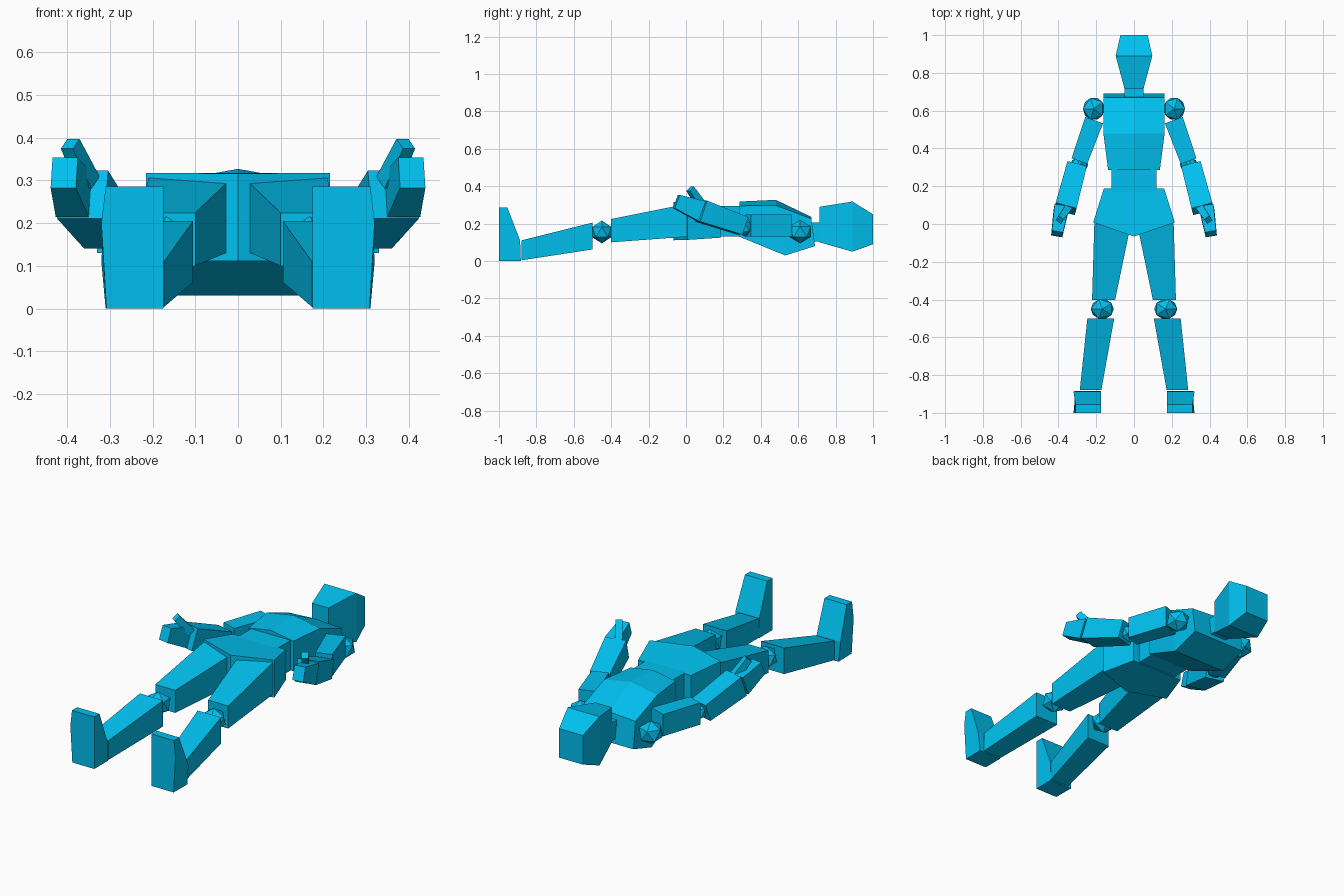
import bpy, bmesh
from mathutils import Vector

if "Cube" in bpy.data.objects:
    bpy.data.objects.remove(bpy.data.objects["Cube"])

mat = bpy.data.materials.new("cyan")
mat.diffuse_color = (0.0, 0.53, 0.87, 1)
mat.use_nodes = True
mat.node_tree.nodes["Principled BSDF"].inputs["Base Color"].default_value = mat.diffuse_color


def finish(name, bm):
    bmesh.ops.recalc_face_normals(bm, faces=bm.faces)
    me = bpy.data.meshes.new(name)
    bm.to_mesh(me)
    bm.free()
    me.materials.append(mat)
    bpy.context.collection.objects.link(bpy.data.objects.new(name, me))


def loft(name, rings, side=1):
    """Skin closed rings of points, capping both ends; side=-1 mirrors in x."""
    bm = bmesh.new()
    vs = [[bm.verts.new((x * side, y, z)) for x, y, z in r] for r in rings]
    n = len(rings[0])
    for a, b in zip(vs, vs[1:]):
        for i in range(n):
            j = (i + 1) % n
            bm.faces.new((a[i], a[j], b[j], b[i]))
    bm.faces.new(vs[0])
    bm.faces.new(vs[-1])
    finish(name, bm)


def rect(y, x0, x1, z0, z1):
    return [(x0, y, z0), (x1, y, z0), (x1, y, z1), (x0, y, z1)]


def limb(name, p, q, start, end, side):
    """Tapered box from p to q with half width / half height at each end."""
    p, q = Vector(p), Vector(q)
    d = (q - p).normalized()
    across = d.cross(Vector((0, 0, 1))).normalized()
    up = across.cross(d)
    rings = [[c + across * w * a + up * h * b for a, b in ((-1, -1), (1, -1), (1, 1), (-1, 1))]
             for c, (w, h) in ((p, start), (q, end))]
    loft(name, rings, side)


def joint(name, c, size, side):
    bm = bmesh.new()
    bmesh.ops.create_icosphere(bm, subdivisions=1, radius=1)
    for v in bm.verts:
        v.co = [(v.co[i] * size[i] + c[i]) * (side if i == 0 else 1) for i in range(3)]
    finish(name, bm)


# Head and neck
loft("head", [rect(.715, -.05, .05, .10, .29), rect(.89, -.097, .097, .05, .318),
              rect(1.0, -.072, .072, .09, .25)])
loft("neck", [rect(.66, -.05, .05, .105, .205), rect(.73, -.05, .05, .105, .205)])


# Chest with a shallow centre ridge
def chest_ring(w, yb, zb, yt, zt, ridge):
    return [(-w, yb, zb), (w, yb, zb), (w, yt, zt), (0, yt, ridge), (-w, yt, zt)]


loft("chest", [chest_ring(.137, .286, .13, .286, .295, .318),
               chest_ring(.162, .53, .03, .48, .298, .327),
               chest_ring(.162, .69, .08, .67, .226, .236)])

# Waist
loft("waist", [rect(.17, -.12, .12, .13, .295), rect(.30, -.12, .12, .13, .295)])

# Pelvis with pointed lower edge
outline = [(-.16, .187, .125, .293), (-.216, .008, .113, .318), (0, -.066, .111, .316),
           (.216, .008, .113, .318), (.16, .187, .125, .293)]
loft("pelvis", [[(x, y, a) for x, y, a, b in outline], [(x, y, b) for x, y, a, b in outline]])

for s, tag in ((1, "right"), (-1, "left")):
    # Legs
    loft("thigh_" + tag, [[(.21, .005, .13), (.028, -.055, .13), (.028, -.055, .293), (.21, .005, .306)],
                          rect(-.402, .222, .10, .10, .224)], s)
    joint("knee_" + tag, (.168, -.45, .155), (.068, .06, .061), s)
    loft("shin_" + tag, [rect(-.5, .105, .247, .062, .205), rect(-.88, .173, .287, .004, .11)], s)
    # Foot: upright toes, slight bulge on the outer side
    foot = [(-1, .0, .308), (-1, .2, .32), (-1, .286, .31), (-.955, .286, .31),
            (-.887, .11, .32), (-.883, 0, .31)]
    loft("foot_" + tag, [[(.174, y, z) for y, z, x in foot], [(x, y, z) for y, z, x in foot]], s)
    # Arms
    joint("shoulder_" + tag, (.213, .61, .157), (.064, .068, .063), s)
    limb("upper_arm_" + tag, (.211, .55, .19), (.289, .333, .19), (.05, .06), (.044, .06), s)
    joint("elbow_" + tag, (.29, .315, .182), (.053, .042, .052), s)
    limb("forearm_" + tag, (.305, .304, .188), (.364, .08, .267), (.053, .05), (.057, .059), s)
    # Hands
    limb("hand_" + tag, (.385, .08, .267), (.407, -.052, .318), (.039, .056), (.03, .038), s)
    limb("thumb_" + tag, (.35, .085, .295), (.393, .022, .386), (.02, .022), (.017, .018), s)
